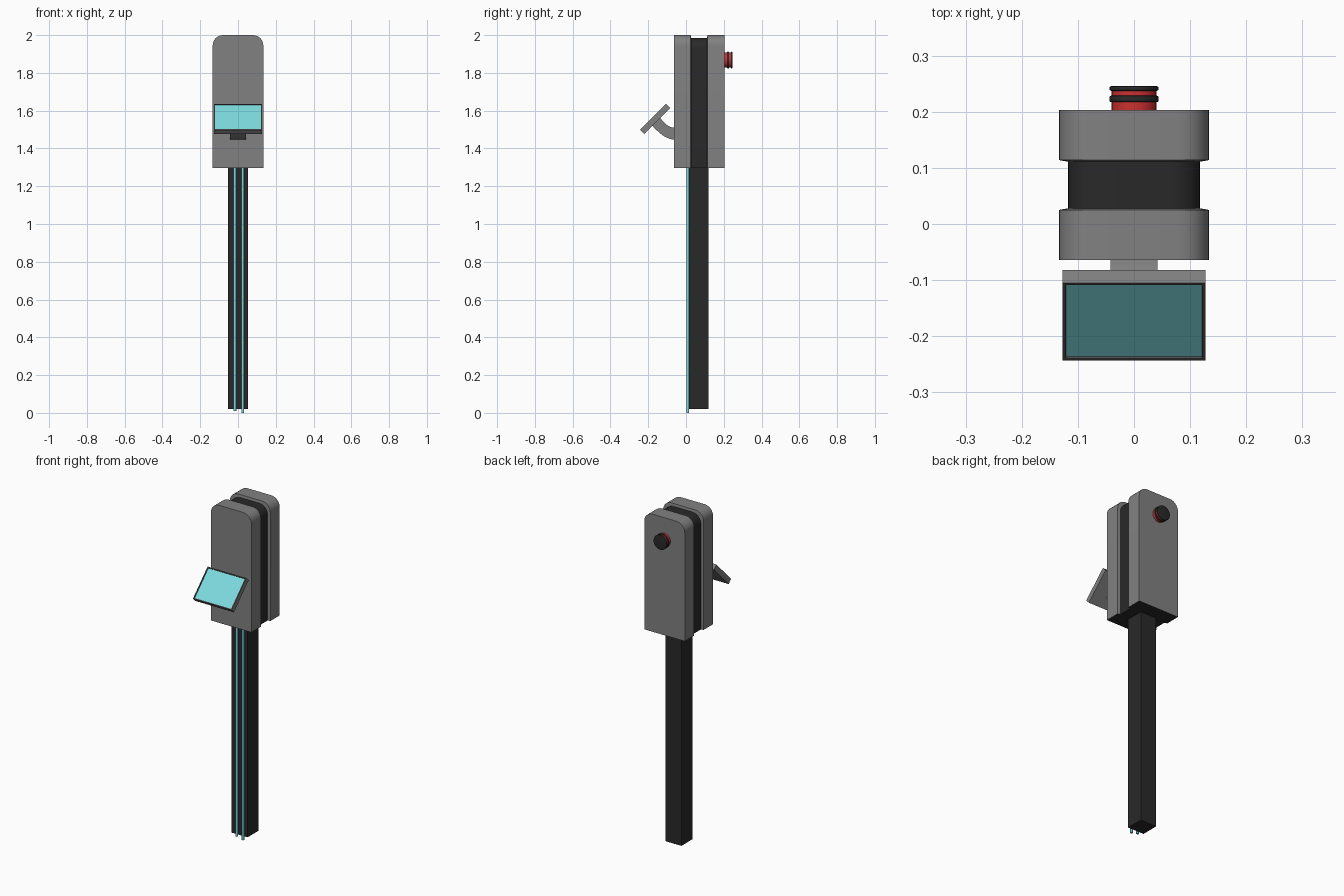
import bpy, bmesh, math
from mathutils import Matrix

if "Cube" in bpy.data.objects:
    bpy.data.objects.remove(bpy.data.objects["Cube"])


def mat(name, r, g, b):
    m = bpy.data.materials.new(name)
    m.diffuse_color = (r, g, b, 1)
    m.use_nodes = True
    m.node_tree.nodes["Principled BSDF"].inputs["Base Color"].default_value = m.diffuse_color
    return m


GREY = mat("grey", 0.22, 0.22, 0.22)
FRAME = mat("frame_grey", 0.08, 0.08, 0.08)
BLACK = mat("black", 0.022, 0.022, 0.022)
CYAN = mat("cyan", 0.2, 0.7, 0.73)
RED = mat("red", 0.6, 0.03, 0.03)


def finish(name, bm, mats, smooth=True):
    bmesh.ops.recalc_face_normals(bm, faces=bm.faces)
    me = bpy.data.meshes.new(name)
    bm.to_mesh(me)
    bm.free()
    for m in mats:
        me.materials.append(m)
    ob = bpy.data.objects.new(name, me)
    bpy.context.collection.objects.link(ob)
    if smooth:
        bpy.context.view_layer.objects.active = ob
        ob.select_set(True)
        bpy.ops.object.shade_smooth_by_angle(angle=math.radians(35))
        ob.select_set(False)
    return ob


def loft(name, rings, mats, caps=True):
    """Bridge equal-length rings; the closing edge of each ring uses the last material."""
    bm = bmesh.new()
    vs = [[bm.verts.new(p) for p in ring] for ring in rings]
    n = len(vs[0])
    for a, b in zip(vs, vs[1:]):
        for i in range(n):
            j = (i + 1) % n
            f = bm.faces.new((a[i], a[j], b[j], b[i]))
            f.material_index = len(mats) - 1 if j == 0 else 0
    if caps:
        bm.faces.new(vs[0])
        bm.faces.new(vs[-1])
    return finish(name, bm, mats)


def arch(y, inset=0.0):
    """Flat-bottomed outline with two rounded upper corners."""
    w, top, r, pts = 0.134 - inset, 2.0 - inset, 0.055, []
    pts.append((w, y, 1.297))
    for k in range(17):
        if k == 8:
            continue
        a = math.radians(90 * (k if k < 8 else k - 9) / 7)
        if k < 8:
            pts.append((w - r + r * math.cos(a), y, top - r + r * math.sin(a)))
        else:
            pts.append((-w + r - r * math.sin(a), y, top - r + r * math.cos(a)))
    pts.append((-w, y, 1.297))
    return pts


def box(name, size, centre, material):
    bm = bmesh.new()
    bmesh.ops.create_cube(bm, size=1)
    bmesh.ops.scale(bm, vec=size, verts=bm.verts)
    bmesh.ops.translate(bm, vec=centre, verts=bm.verts)
    return finish(name, bm, [material], False)


# Housing: two grey shells with a recessed black core between
loft("front_shell", [arch(-0.064), arch(0.025), arch(0.028, 0.016)], [GREY, BLACK])
loft("back_shell", [arch(0.111, 0.016), arch(0.114), arch(0.203)], [GREY, BLACK])
loft("housing_core", [arch(0.027, 0.016), arch(0.112, 0.016)], [BLACK], caps=False)

# Post and the two light tubes along its front
box("post", (0.106, 0.104, 1.28), (0, 0.067, 0.66), BLACK)
for name, x, z0 in (("left_tube", -0.016, 0.01), ("right_tube", 0.026, 0.0)):
    bm = bmesh.new()
    h = 1.3 - z0
    bmesh.ops.create_cone(bm, cap_ends=True, segments=16, radius1=0.007, radius2=0.007,
                          depth=h, matrix=Matrix.Translation((x, 0.01, z0 + h / 2)))
    finish(name, bm, [CYAN])

# Tilted display: plate with a narrow border and a sunken screen
bm = bmesh.new()
bmesh.ops.create_cube(bm, size=1)
bmesh.ops.scale(bm, vec=(0.255, 0.196, 0.032), verts=bm.verts)
bm.normal_update()
front = max(bm.faces, key=lambda f: f.normal.z)
border = bmesh.ops.inset_region(bm, faces=[front], thickness=0.008)["faces"]
walls = bmesh.ops.inset_region(bm, faces=[front], thickness=0.001, depth=-0.004)["faces"]
for f in border + walls:
    f.material_index = 1
front.material_index = 2
bmesh.ops.transform(bm, verts=bm.verts, matrix=Matrix.Translation((0, -0.163, 1.556))
                    @ Matrix.Rotation(math.radians(45), 4, 'X'))
finish("display", bm, [GREY, FRAME, CYAN], False)

# Curved bracket: quarter-bend section swept as paired lower/upper curves
lower = [(-0.055, 1.445), (-0.085, 1.450), (-0.112, 1.462), (-0.138, 1.480), (-0.162, 1.503), (-0.181, 1.523)]
upper = [(-0.055, 1.509), (-0.072, 1.511), (-0.090, 1.517), (-0.108, 1.529), (-0.124, 1.546), (-0.141, 1.567)]
loft("display_bracket", [[(-0.042, *l), (0.042, *l), (0.042, *u), (-0.042, *u)]
                         for l, u in zip(lower, upper)], [GREY])


def lathe(name, profile, material, z=1.868, n=32):
    """Revolve (radius, y) points about the y direction."""
    rings = [[(r * math.cos(2 * math.pi * i / n), y, z + r * math.sin(2 * math.pi * i / n))
              for i in range(n)] for r, y in profile]
    return loft(name, rings, [material])


# Back button: red barrel, black ring and black end cap
lathe("button_barrel", [(0.04, 0.20), (0.04, 0.242)], RED)
for name, y0, y1 in (("button_ring", 0.217, 0.229), ("button_cap", 0.237, 0.246)):
    d = 0.003
    lathe(name, [(0.039, y0), (0.043, y0 + 0.001), (0.044, y0 + d), (0.044, y1 - d),
                 (0.043, y1 - 0.001), (0.039, y1)], BLACK)
